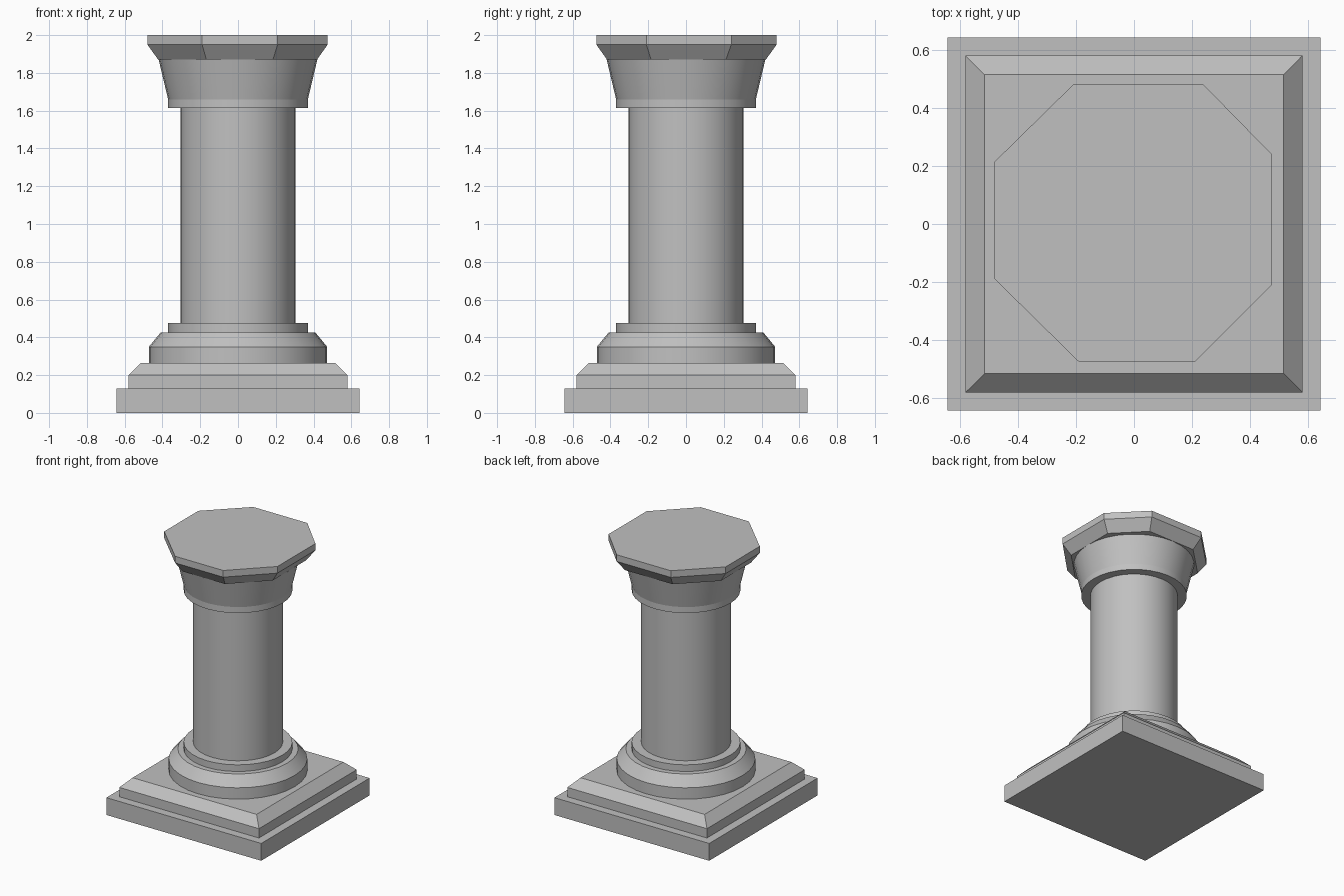
import bpy
import bmesh
import math

cube = bpy.data.objects.get("Cube")
if cube:
    bpy.data.objects.remove(cube, do_unlink=True)

stone = bpy.data.materials.new("grey stone")
stone.use_nodes = True
GREY = (0.53, 0.53, 0.53, 1)
stone.diffuse_color = GREY
stone.node_tree.nodes["Principled BSDF"].inputs["Base Color"].default_value = GREY


def stack(name, outline, levels, smooth=False):
    """Closed solid: a flat outline repeated at each (height, scale)."""
    bm = bmesh.new()
    rings = [[bm.verts.new((x * s, y * s, z)) for x, y in outline] for z, s in levels]
    n = len(outline)
    for low, high in zip(rings, rings[1:]):
        for i in range(n):
            j = (i + 1) % n
            bm.faces.new((low[i], low[j], high[j], high[i]))
    bm.faces.new(rings[0][::-1])
    bm.faces.new(rings[-1])
    mesh = bpy.data.meshes.new(name)
    bm.to_mesh(mesh)
    bm.free()
    mesh.materials.append(stone)
    obj = bpy.data.objects.new(name, mesh)
    bpy.context.collection.objects.link(obj)
    if smooth:
        bpy.ops.object.select_all(action='DESELECT')
        obj.select_set(True)
        bpy.context.view_layer.objects.active = obj
        bpy.ops.object.shade_smooth_by_angle(angle=math.radians(30))
    return obj


square = [(-1, -1), (1, -1), (1, 1), (-1, 1)]
SIDES = 32
circle = [(math.cos(math.tau * i / SIDES), math.sin(math.tau * i / SIDES))
          for i in range(SIDES)]
# Slightly uneven eight-sided top slab
octagon = [(0.21, -0.475), (0.475, -0.21), (0.475, 0.24), (0.24, 0.48),
           (-0.21, 0.48), (-0.48, 0.215), (-0.48, -0.19), (-0.19, -0.475)]

# Square base
stack("plinth", square, [(0, 0.643), (0.13, 0.643)])
stack("bevelled_step", square, [(0.13, 0.58), (0.2, 0.58), (0.265, 0.515)])

# Round foot mouldings
stack("base_moulding", circle, [(0.265, 0.472), (0.35, 0.472), (0.425, 0.41)], True)
stack("base_collar", circle, [(0.425, 0.37), (0.475, 0.37)], True)

# Shaft
stack("shaft", circle, [(0.475, 0.305), (1.615, 0.305)], True)

# Capital
stack("capital_collar", circle, [(1.615, 0.37), (1.66, 0.37)], True)
stack("capital_flare", circle, [(1.66, 0.37), (1.87, 0.42)], True)
stack("capital_top", octagon, [(1.87, 0.88), (1.95, 1), (2, 1)])
